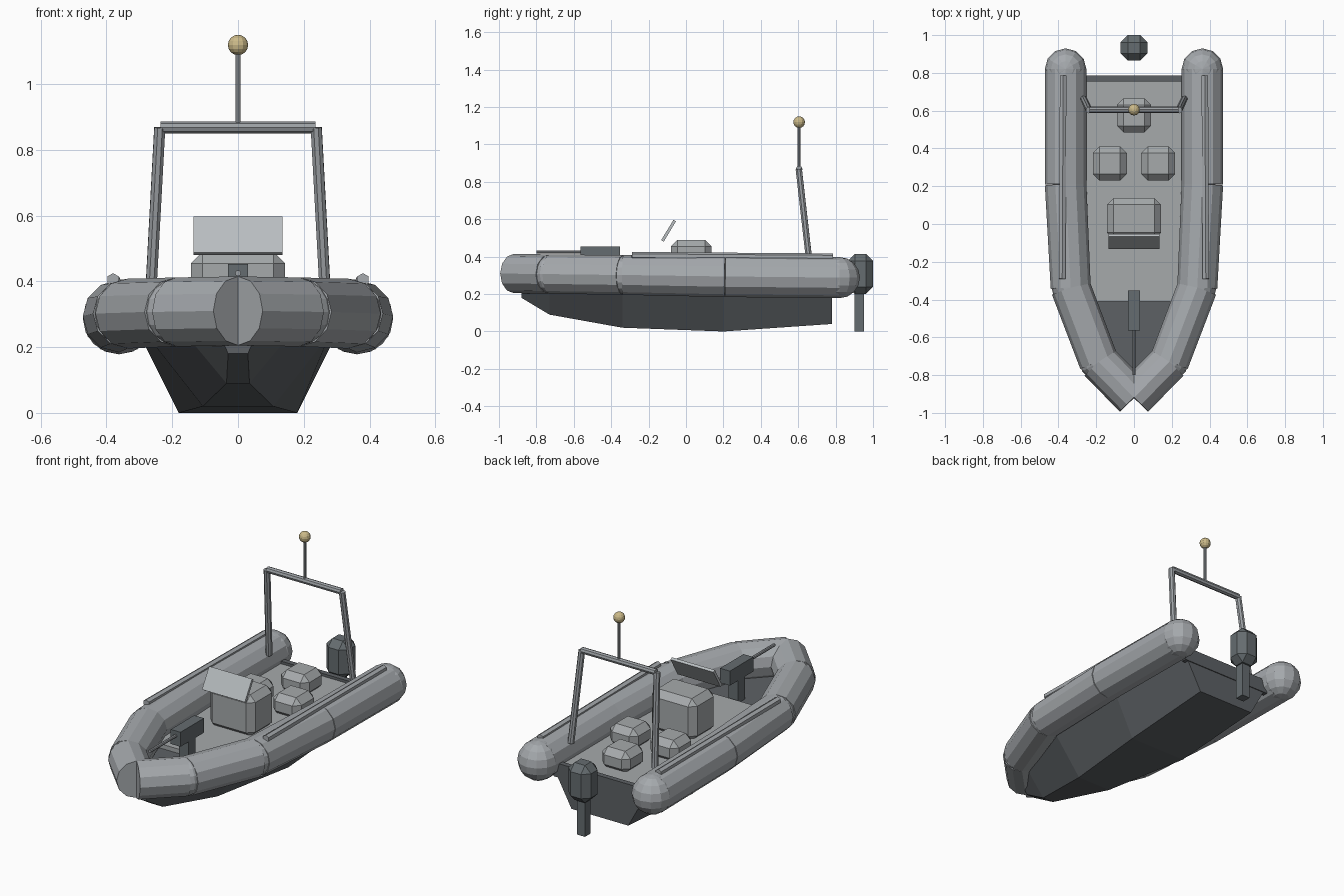
import bpy, bmesh, math
from mathutils import Vector

if "Cube" in bpy.data.objects:
    bpy.data.objects.remove(bpy.data.objects["Cube"])


def mat(name, r, g, b):
    m = bpy.data.materials.new(name)
    m.diffuse_color = (r, g, b, 1)
    m.use_nodes = True
    m.node_tree.nodes["Principled BSDF"].inputs["Base Color"].default_value = m.diffuse_color
    return m


TUBE = mat("tube grey", 0.38, 0.40, 0.42)
DECK = mat("deck grey", 0.38, 0.40, 0.41)
HULL = mat("hull dark grey", 0.11, 0.12, 0.13)
DARK = mat("engine dark grey", 0.13, 0.15, 0.16)
METAL = mat("frame grey", 0.33, 0.35, 0.37)
GLASS = mat("screen pale grey", 0.48, 0.51, 0.53)
BRASS = mat("lamp yellow", 0.60, 0.49, 0.25)


def finish(name, bm, material):
    bmesh.ops.recalc_face_normals(bm, faces=bm.faces)
    me = bpy.data.meshes.new(name)
    bm.to_mesh(me)
    bm.free()
    me.materials.append(material)
    ob = bpy.data.objects.new(name, me)
    bpy.context.collection.objects.link(ob)
    return ob


def box(name, lo, hi, material, bevel=0, tilt=0):
    bm = bmesh.new()
    bmesh.ops.create_cube(bm, size=1)
    lo, hi = Vector(lo), Vector(hi)
    for v in bm.verts:
        v.co = v.co * (hi - lo)
    if bevel:
        bmesh.ops.bevel(bm, geom=bm.edges[:], offset=bevel, segments=1, affect='EDGES')
    ob = finish(name, bm, material)
    ob.location = (lo + hi) / 2
    ob.rotation_euler.x = tilt
    return ob


def rod(name, a, b, r1, r2, sides, material):
    a, b = Vector(a), Vector(b)
    bm = bmesh.new()
    bmesh.ops.create_cone(bm, cap_ends=True, segments=sides, radius1=r1, radius2=r2,
                          depth=(b - a).length)
    ob = finish(name, bm, material)
    ob.location = (a + b) / 2
    ob.rotation_euler = (b - a).to_track_quat('Z', 'Y').to_euler()
    return ob


def ball(name, c, r, material, u=12, v=8):
    bm = bmesh.new()
    bmesh.ops.create_uvsphere(bm, u_segments=u, v_segments=v, radius=r)
    ob = finish(name, bm, material)
    ob.location = c
    return ob


def loft(name, sections, material):
    """Join rings of equal length, cap both ends."""
    bm = bmesh.new()
    rings = [[bm.verts.new(p) for p in s] for s in sections]
    n = len(rings[0])
    for r, s in zip(rings, rings[1:]):
        for i in range(n):
            j = (i + 1) % n
            bm.faces.new((r[i], r[j], s[j], s[i]))
    bm.faces.new(rings[0])
    bm.faces.new(rings[-1])
    return finish(name, bm, material)


# hull: stations of y, bottom z, bottom half width, top half width
stations = [(0.78, 0.04, 0.18, 0.29), (0.2, 0.0, 0.18, 0.30), (-0.34, 0.02, 0.107, 0.28),
            (-0.73, 0.09, 0.035, 0.16), (-0.88, 0.18, 0.03, 0.055)]
loft("hull", [[(-b, y, z), (b, y, z), (t, y, 0.24), (-t, y, 0.24)]
              for y, z, b, t in stations], HULL)
# deck and transom
loft("deck", [[(-w, y, 0.235), (w, y, 0.235), (w, y, 0.265), (-w, y, 0.265)]
              for y, w in ((0.757, 0.32), (0.2, 0.32), (-0.34, 0.29), (-0.41, 0.27))], DECK)
box("transom", (-0.29, 0.755, 0.2), (0.29, 0.785, 0.28), HULL)

# inflatable collar, stern to bow: x, y, z, radius
path = [(0.362, 0.82, 0.288, 0.11), (0.362, 0.21, 0.294, 0.11), (0.335, -0.337, 0.302, 0.106),
        (0.186, -0.73, 0.307, 0.105), (0.0, -0.92, 0.31, 0.105)]
for s, side in ((-1, "left"), (1, "right")):
    pts = [((s * x, y, z), r) for x, y, z, r in path]
    for i, ((a, r1), (b, r2)) in enumerate(zip(pts, pts[1:])):
        rod(f"{side}_tube_{i + 1}", a, b, r1, r2, 12, TUBE)
    ball(f"{side}_tube_end", pts[0][0], 0.11, TUBE)
    for i in (2, 3):
        ball(f"{side}_tube_joint_{i}", pts[i][0], 0.102, TUBE)
    # grab rail on the tube
    rod(f"{side}_rail", (s * 0.375, 0.785, 0.397), (s * 0.38, -0.29, 0.405),
        0.02, 0.02, 6, TUBE)
    # arch leg
    rod(f"{side}_arch_leg", (s * 0.266, 0.662, 0.35), (s * 0.238, 0.603, 0.868),
        0.018, 0.018, 8, METAL)

# arch bar, mast and lamp
rod("arch_bar", (-0.235, 0.605, 0.868), (0.235, 0.605, 0.868), 0.018, 0.018, 8, METAL)
rod("mast", (0, 0.605, 0.87), (0, 0.605, 1.1), 0.008, 0.008, 8, METAL)
ball("lamp", (0, 0.605, 1.119), 0.031, BRASS)

# console and windscreen
box("console", (-0.143, -0.08, 0.25), (0.143, 0.137, 0.49), DECK, 0.035)
box("windscreen", (-0.136, -0.101, 0.475), (0.136, -0.085, 0.602), GLASS, 0, -math.radians(31))

# seats
for name, x, y in (("left_seat", -0.128, 0.32), ("right_seat", 0.128, 0.32),
                   ("rear_seat", 0, 0.575)):
    box(name, (x - 0.09, y - 0.09, 0.25), (x + 0.09, y + 0.09, 0.375), DECK, 0.035)

# bow mount
box("mount_post", (-0.03, -0.49, 0.23), (0.03, -0.43, 0.40), DARK)
box("mount_body", (-0.031, -0.565, 0.37), (0.031, -0.353, 0.453), DARK)
rod("mount_barrel", (0, -0.80, 0.425), (0, -0.56, 0.425), 0.009, 0.009, 8, METAL)

# outboard engine
box("engine_cowl", (-0.071, 0.865, 0.20), (0.071, 1.0, 0.415), DARK, 0.038)
box("engine_leg", (-0.026, 0.9, 0.0), (0.026, 0.952, 0.24), DARK)
